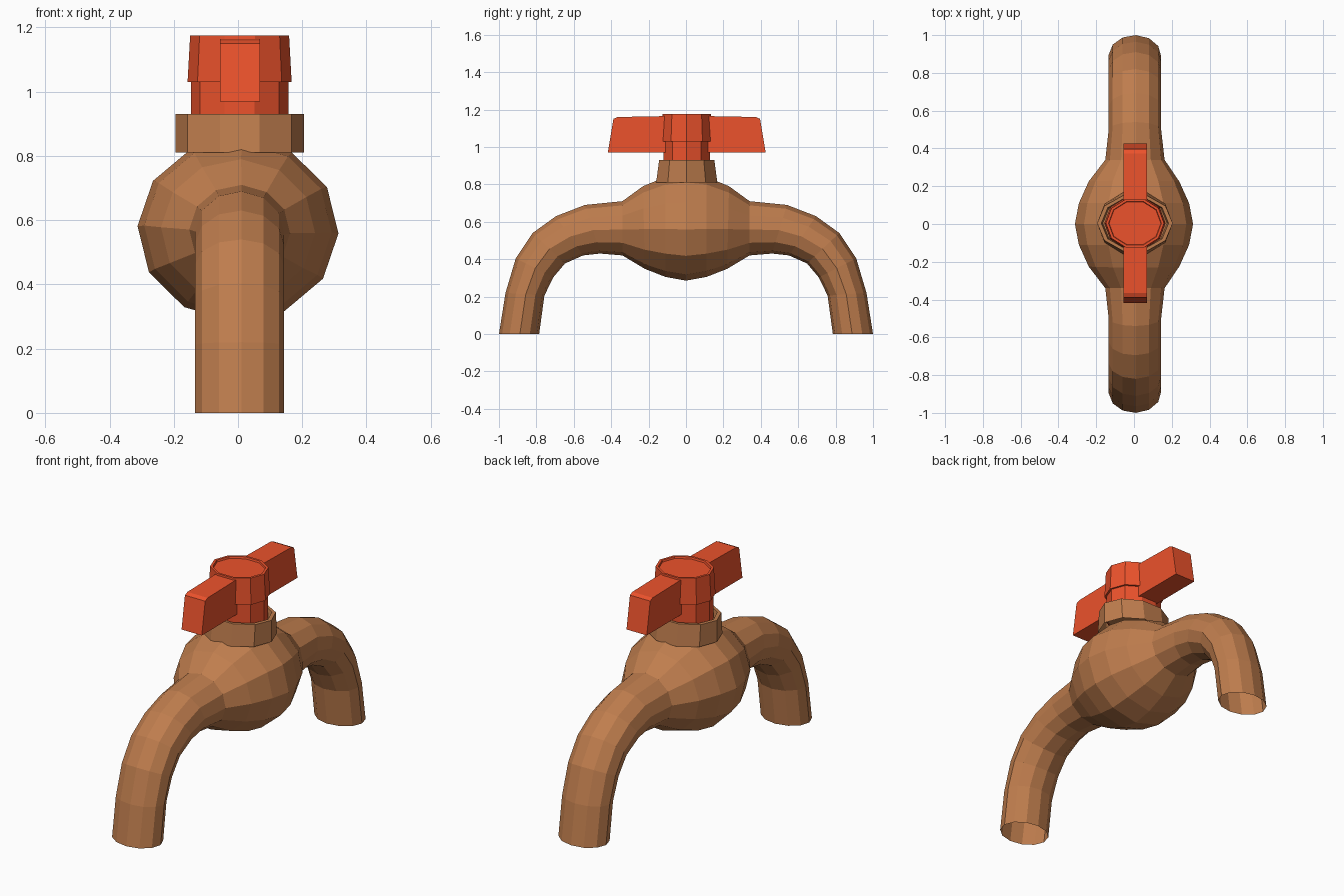
import bpy, bmesh
from math import cos, sin, pi

if "Cube" in bpy.data.objects:
    bpy.data.objects.remove(bpy.data.objects["Cube"])


def material(name, color):
    m = bpy.data.materials.new(name)
    m.diffuse_color = (*color, 1)
    m.use_nodes = True
    m.node_tree.nodes["Principled BSDF"].inputs["Base Color"].default_value = m.diffuse_color
    return m


COPPER = material("copper", (0.52, 0.205, 0.075))
RED = material("red", (0.84, 0.085, 0.025))
CX = 0.005


def loft(name, rings, mat, cap_start=False, cap_end=False):
    """Skin a list of closed rings that have equal point counts."""
    bm = bmesh.new()
    vs = [[bm.verts.new(p) for p in ring] for ring in rings]
    n = len(rings[0])
    for a, b in zip(vs, vs[1:]):
        for i in range(n):
            j = (i + 1) % n
            bm.faces.new((a[i], a[j], b[j], b[i]))
    if cap_start:
        bm.faces.new(vs[0])
    if cap_end:
        bm.faces.new(vs[-1])
    bmesh.ops.recalc_face_normals(bm, faces=bm.faces)
    me = bpy.data.meshes.new(name)
    bm.to_mesh(me)
    bm.free()
    me.materials.append(mat)
    ob = bpy.data.objects.new(name, me)
    bpy.context.collection.objects.link(ob)
    return ob


def section(outer, inner, half_w, sides=12):
    """Elliptical ring spanning an outer and an inner point in the yz plane."""
    ring = []
    for i in range(sides):
        a = 2 * pi * i / sides + 0.04
        t = (1 + cos(a)) / 2
        ring.append((CX * (half_w < 0.2) + half_w * sin(a),
                     inner[0] + (outer[0] - inner[0]) * t,
                     inner[1] + (outer[1] - inner[1]) * t))
    return ring


def stack(name, levels, mat, sides=10):
    """Upright stack of elliptical rings: (x radius, y radius, z)."""
    rings = [[(CX + rx * cos(2 * pi * i / sides), 0.004 + ry * sin(2 * pi * i / sides), z)
              for i in range(sides)] for rx, ry, z in levels]
    return loft(name, rings, mat, cap_end=True)


# Bulb and two open spouts in one continuous skin; half profile from centre to mouth
half = [
    ((0.11, 0.84), (0.11, 0.305), 0.292),
    ((0.23, 0.79), (0.22, 0.348), 0.24),
    ((0.34, 0.71), (0.34, 0.42), 0.157),
    ((0.54, 0.69), (0.46, 0.43), 0.139),
    ((0.695, 0.63), (0.55, 0.42), 0.139),
    ((0.82, 0.54), (0.647, 0.377), 0.139),
    ((0.91, 0.405), (0.71, 0.302), 0.139),
    ((0.965, 0.22), (0.757, 0.205), 0.139),
    ((1.0, 0.0), (0.785, 0.0), 0.139),
]
right = [section(o, i, w) for o, i, w in half]
left = [section((-o[0], o[1]), (-i[0], i[1]), w) for o, i, w in half]
centre = section((0, 0.855), (0, 0.285), 0.313)
loft("faucet_body", left[::-1] + [centre] + right, COPPER)

# Collar with a recessed rim
stack("collar", [(0.2, 0.172, 0.81), (0.2, 0.155, 0.93),
                 (0.178, 0.14, 0.93), (0.17, 0.135, 0.89)], COPPER)

# Handle stem and hub with a slightly sunken top
stack("handle_stem", [(0.152, 0.13, 0.88), (0.152, 0.13, 1.04)], RED)
stack("handle_hub", [(0.15, 0.125, 1.03), (0.162, 0.143, 1.03), (0.154, 0.135, 1.175),
                     (0.14, 0.122, 1.175), (0.137, 0.119, 1.165)], RED)

# Two handle wings
profile = [(0.1, 0.97), (0.422, 0.97), (0.392, 1.15), (0.37, 1.16), (0.1, 1.165)]
for name, s in (("handle_wing_back", 1), ("handle_wing_front", -1)):
    rings = [[(x, s * y + 0.004, z) for y, z in profile] for x in (-0.056, 0.069)]
    loft(name, rings, RED, True, True)
